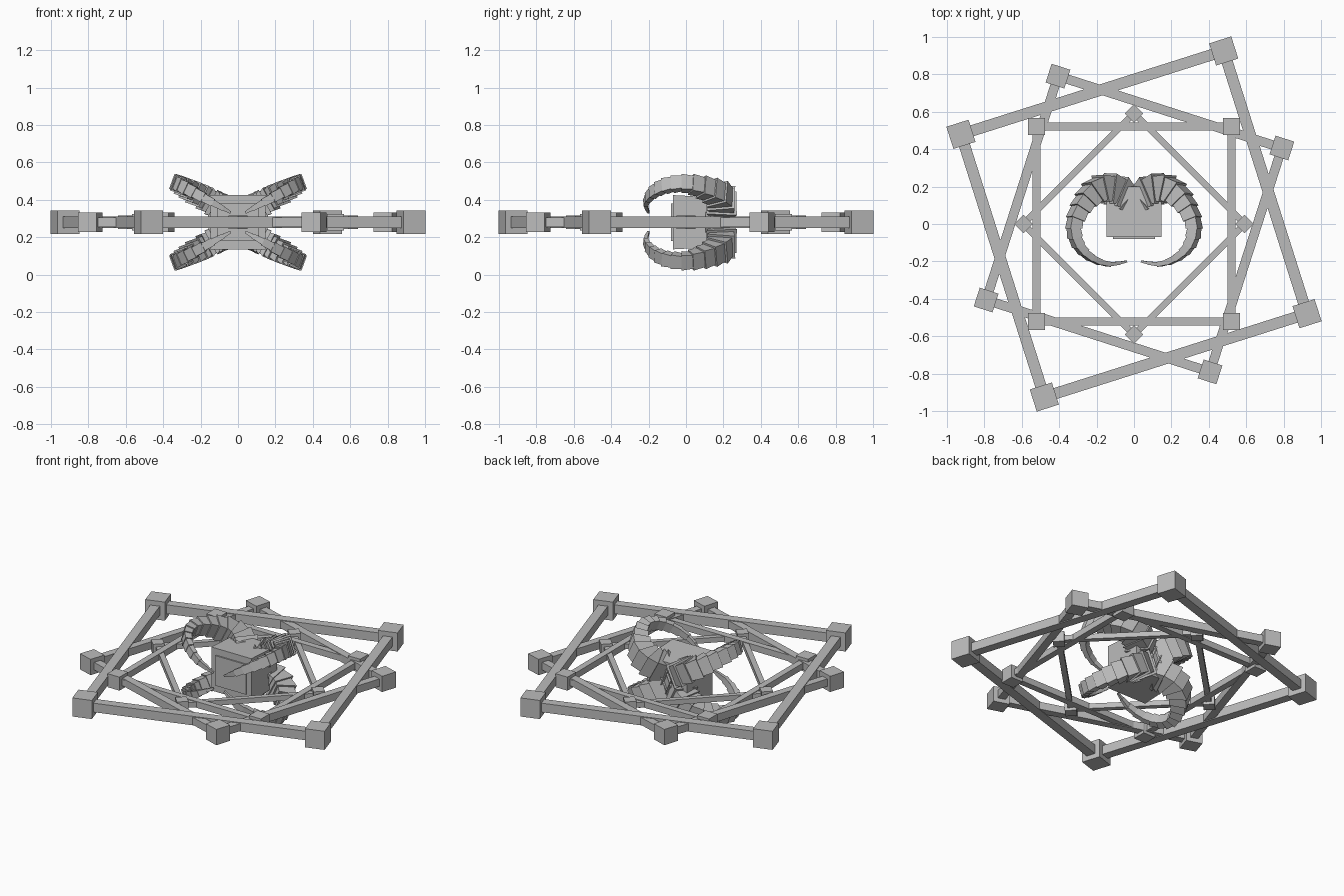
import bpy, bmesh, math
from mathutils import Vector, Matrix

old = bpy.data.objects.get("Cube")
if old:
    bpy.data.objects.remove(old, do_unlink=True)

MID = 0.28  # height of the symmetry plane

grey = bpy.data.materials.new("stone_grey")
grey.use_nodes = True
grey.diffuse_color = (0.5, 0.5, 0.5, 1)
grey.node_tree.nodes["Principled BSDF"].inputs["Base Color"].default_value = (0.5, 0.5, 0.5, 1)


def finish(name, bm):
    bmesh.ops.recalc_face_normals(bm, faces=bm.faces)
    mesh = bpy.data.meshes.new(name)
    bm.to_mesh(mesh)
    bm.free()
    mesh.materials.append(grey)
    ob = bpy.data.objects.new(name, mesh)
    bpy.context.collection.objects.link(ob)
    return ob


def add_box(bm, size, loc, angle=0.0):
    m = (Matrix.Translation(loc) @ Matrix.Rotation(angle, 4, 'Z')
         @ Matrix.Diagonal((*size, 1)))
    return bmesh.ops.create_cube(bm, size=1, matrix=m)["verts"]


# Square frames: four beams with a cube at each corner
def square_frame(name, radius, turn, cube, beam):
    bars, blocks = bmesh.new(), bmesh.new()
    turn = math.radians(turn)
    side = radius * math.sqrt(2)
    for i in range(4):
        a = turn + i * math.pi / 2
        mid = Vector((math.cos(a), math.sin(a), 0)) * side / 2
        add_box(bars, (beam, side, beam), mid + Vector((0, 0, MID)), a)
        c = a + math.pi / 4
        corner = Vector((math.cos(c) * radius, math.sin(c) * radius, MID))
        add_box(blocks, (cube, cube, cube), corner, a)
    finish(name + "_beams", bars)
    finish(name + "_corner_cubes", blocks)


square_frame("outer_frame", 1.042, 17.6, 0.124, 0.06)
square_frame("second_frame", 0.889, -17.8, 0.105, 0.05)
square_frame("third_frame", 0.738, 0, 0.09, 0.042)
square_frame("inner_frame", 0.592, 45, 0.07, 0.034)

# Central block, slightly tapered at the back, with a front plate
bm = bmesh.new()
for v in add_box(bm, (0.295, 0.27, 0.29), (0, 0.065, MID)):
    if v.co.y > 0.1:
        v.co.z = MID + (v.co.z - MID) * 0.9
finish("central_block", bm)
bm = bmesh.new()
add_box(bm, (0.225, 0.009, 0.2), (0, -0.0745, MID))
finish("front_plate", bm)

# Horn stations: x, y, radial width, thickness
STATIONS = [Vector(s) for s in (
    (0.03, 0.12, 0.14, 0.14), (0.1, 0.18, 0.15, 0.135), (0.19, 0.185, 0.13, 0.12),
    (0.27, 0.11, 0.09, 0.1), (0.32, 0, 0.065, 0.08), (0.305, -0.1, 0.05, 0.07),
    (0.24, -0.175, 0.035, 0.06), (0.14, -0.215, 0.024, 0.04), (0.04, -0.2, 0.01, 0.012))]


def station(t):
    """Smooth interpolation through the stations, t from 0 to 1."""
    n = len(STATIONS) - 1
    f = min(max(t, 0), 1) * n
    i = min(int(f), n - 1)
    f -= i
    p0, p1, p2, p3 = (STATIONS[min(max(i + k, 0), n)] for k in (-1, 0, 1, 2))
    return p1 + 0.5 * f * ((p2 - p0) + f * (2 * p0 - 5 * p1 + 4 * p2 - p3
                                           + f * (3 * p1 - p0 - 3 * p2 + p3)))


def path(t):
    s = station(t)
    return Vector((s[0], s[1], MID + 0.03 + 0.55 * s[0]))


def ring(bm, t, scale, sx, sz):
    s, c = station(t), path(t)
    tangent = (path(t + 0.01) - path(t - 0.01)).normalized()
    up = Vector((-0.34, 0, 0.94))
    up = (up - tangent * up.dot(tangent)).normalized()
    out = tangent.cross(up)
    verts = []
    for a, b in ((-1, -1), (1, -1), (1, 1), (-1, 1)):
        p = c + (out * a * s[2] + up * b * s[3]) * scale / 2
        verts.append(bm.verts.new((p.x * sx, p.y, MID + (p.z - MID) * sz)))
    return verts


# Four ridged horns, each a chain of flared segments
SEGMENTS = 17
for side, sx in (("left", 1), ("right", -1)):
    for level, sz in (("upper", 1), ("lower", -1)):
        bm = bmesh.new()
        rings = []
        for i in range(SEGMENTS):
            rings.append(ring(bm, i / SEGMENTS, 0.92, sx, sz))
            rings.append(ring(bm, (i + 1) / SEGMENTS, 1.12, sx, sz))
        for a, b in zip(rings, rings[1:]):
            for k in range(4):
                bm.faces.new((a[k], a[(k + 1) % 4], b[(k + 1) % 4], b[k]))
        bm.faces.new(rings[0])
        bm.faces.new(rings[-1])
        finish(f"{level}_{side}_horn", bm)
